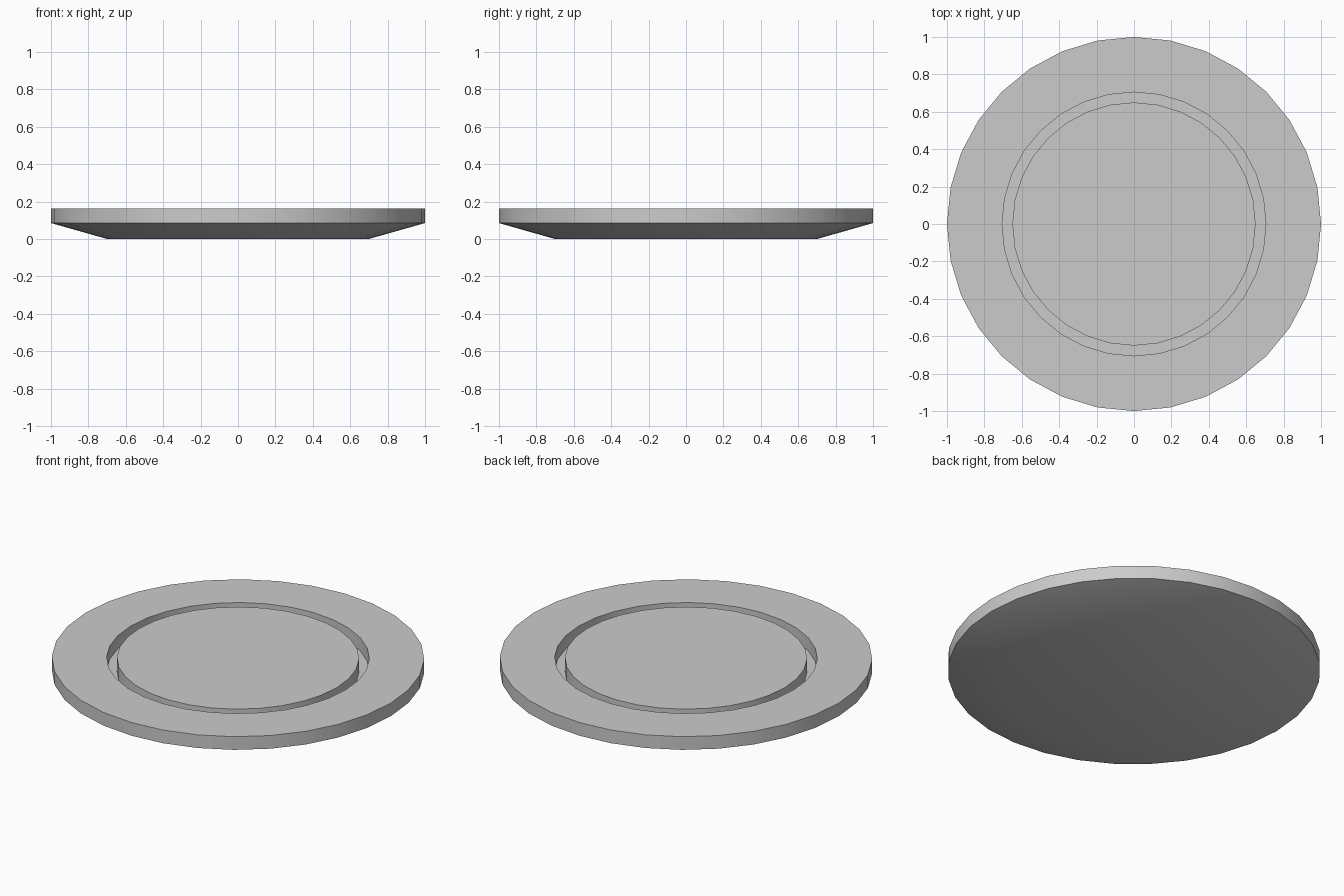
import bpy
import bmesh
from math import pi, radians

SIDES = 32

cube = bpy.data.objects.get("Cube")
if cube:
    bpy.data.objects.remove(cube)


def make_material(name, colour):
    mat = bpy.data.materials.new(name)
    mat.use_nodes = True
    mat.diffuse_color = colour
    mat.node_tree.nodes["Principled BSDF"].inputs["Base Color"].default_value = colour
    return mat


def lathe(name, profile, mat):
    """Spin a (radius, height) profile about the z axis."""
    bm = bmesh.new()
    verts = [bm.verts.new((r, 0, z)) for r, z in profile]
    edges = [bm.edges.new(pair) for pair in zip(verts, verts[1:])]
    bmesh.ops.spin(bm, geom=verts + edges, cent=(0, 0, 0), axis=(0, 0, 1),
                   angle=2 * pi, steps=SIDES)
    bmesh.ops.remove_doubles(bm, verts=bm.verts, dist=0.0001)
    bmesh.ops.recalc_face_normals(bm, faces=bm.faces)
    mesh = bpy.data.meshes.new(name)
    bm.to_mesh(mesh)
    bm.free()
    obj = bpy.data.objects.new(name, mesh)
    bpy.context.collection.objects.link(obj)
    mesh.materials.append(mat)
    bpy.ops.object.select_all(action="DESELECT")
    obj.select_set(True)
    bpy.context.view_layer.objects.active = obj
    bpy.ops.object.shade_smooth_by_angle(angle=radians(30))
    return obj


grey = make_material("plain grey", (0.6, 0.6, 0.6, 1))

# Dish with tapered underside, upright rim, ring groove and raised centre
lathe("grooved_disc", [
    (0, 0), (0.70, 0), (1, 0.085), (1, 0.163),
    (0.705, 0.163), (0.705, 0.085), (0.65, 0.085), (0.65, 0.163), (0, 0.163),
], grey)
